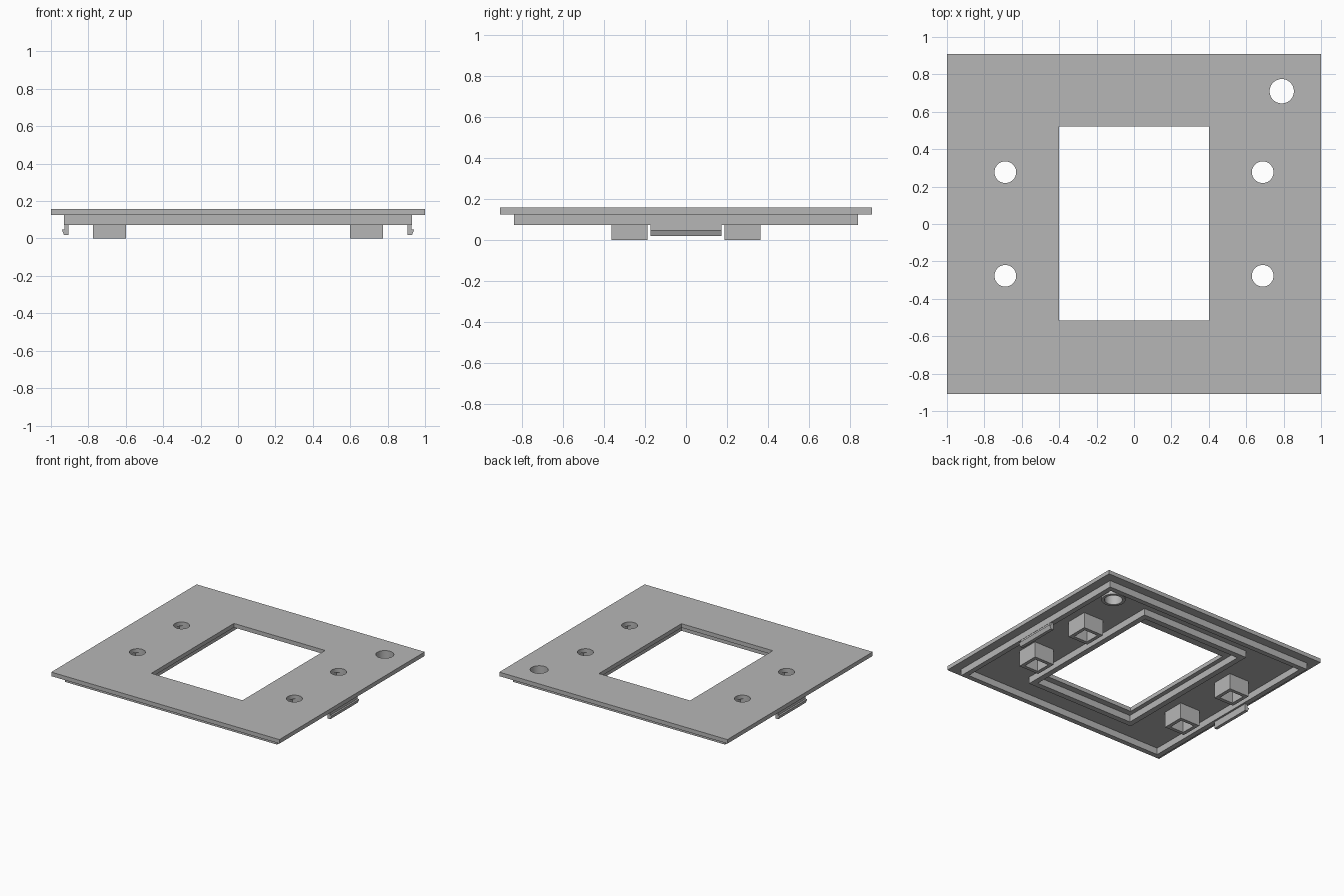
import bpy, bmesh, math

cube = bpy.data.objects.get("Cube")
if cube:
    bpy.data.objects.remove(cube, do_unlink=True)

grey = bpy.data.materials.new("plain grey")
grey.use_nodes = True
colour = (0.47, 0.47, 0.47, 1)
grey.diffuse_color = colour
grey.node_tree.nodes["Principled BSDF"].inputs["Base Color"].default_value = colour

PLATE_TOP, PLATE_BOTTOM, RIM_BOTTOM = 0.157, 0.125, 0.072


def make_object(name, bm):
    bmesh.ops.recalc_face_normals(bm, faces=bm.faces)
    mesh = bpy.data.meshes.new(name)
    bm.to_mesh(mesh)
    bm.free()
    mesh.materials.append(grey)
    obj = bpy.data.objects.new(name, mesh)
    bpy.context.collection.objects.link(obj)
    return obj


def rectangle(x0, x1, y0, y1):
    return [(x0, y0), (x1, y0), (x1, y1), (x0, y1)]


def circle(cx, cy, radius, sides=48):
    steps = [2 * math.pi * i / sides for i in range(sides)]
    return [(cx + radius * math.cos(a), cy + radius * math.sin(a)) for a in steps]


def ring(name, outer, inner, z0, z1):
    """Tube between two outlines with the same number of points."""
    bm = bmesh.new()
    loops = [[bm.verts.new((x, y, z)) for x, y in outline]
             for outline, z in ((outer, z0), (outer, z1), (inner, z1), (inner, z0))]
    count = len(outer)
    for k in range(4):
        a, b = loops[k], loops[(k + 1) % 4]
        for i in range(count):
            j = (i + 1) % count
            bm.faces.new((a[i], a[j], b[j], b[i]))
    return make_object(name, bm)


def smooth(obj):
    bpy.ops.object.select_all(action="DESELECT")
    obj.select_set(True)
    bpy.context.view_layer.objects.active = obj
    bpy.ops.object.shade_smooth_by_angle(angle=math.radians(30))


# Top plate with its window
plate = ring("top_plate", rectangle(-1, 1, -0.91, 0.91),
             rectangle(-0.4, 0.4, -0.515, 0.52), PLATE_BOTTOM, PLATE_TOP)

# Round holes through the plate
posts = [(sx * 0.688, sy * 0.277) for sx in (-1, 1) for sy in (-1, 1)]
corner_hole = (0.79, 0.71)
bm = bmesh.new()
for (x, y), radius in [(p, 0.058) for p in posts] + [(corner_hole, 0.065)]:
    bottom = bm.faces.new([bm.verts.new((px, py, 0.1)) for px, py in circle(x, y, radius)])
    result = bmesh.ops.extrude_face_region(bm, geom=[bottom])
    moved = [v for v in result["geom"] if isinstance(v, bmesh.types.BMVert)]
    bmesh.ops.translate(bm, verts=moved, vec=(0, 0, 0.1))
cutter = make_object("hole_cutter", bm)
cutter.hide_render = True
cut = plate.modifiers.new("holes", "BOOLEAN")
cut.operation = "DIFFERENCE"
cut.solver = "EXACT"
cut.object = cutter
bpy.context.view_layer.objects.active = plate
bpy.ops.object.modifier_apply(modifier=cut.name)
bpy.data.objects.remove(cutter, do_unlink=True)
smooth(plate)

# Rims under the plate
ring("outer_rim", rectangle(-0.93, 0.93, -0.84, 0.84),
     rectangle(-0.89, 0.89, -0.80, 0.80), RIM_BOTTOM, PLATE_BOTTOM)
ring("window_rim", rectangle(-0.48, 0.48, -0.61, 0.69),
     rectangle(-0.435, 0.435, -0.565, 0.645), RIM_BOTTOM, PLATE_BOTTOM)

# Collar around the corner hole
smooth(ring("corner_collar", circle(*corner_hole, 0.087), circle(*corner_hole, 0.065),
            RIM_BOTTOM, PLATE_BOTTOM))


# Hollow square posts
def square(x, y, half):
    return rectangle(x - half, x + half, y - half, y + half)


for number, (x, y) in enumerate(posts, 1):
    ring(f"square_post_{number}", square(x, y, 0.088), square(x, y, 0.06), 0, PLATE_BOTTOM)

# Hooked clips on both sides
profile = [(0.905, 0.018), (0.93, 0.018), (0.942, 0.048), (0.928, 0.048),
           (0.928, PLATE_BOTTOM), (0.905, PLATE_BOTTOM)]
for side, sign in (("left", 1), ("right", -1)):
    bm = bmesh.new()
    face = bm.faces.new([bm.verts.new((sign * x, -0.173, z)) for x, z in profile])
    result = bmesh.ops.extrude_face_region(bm, geom=[face])
    moved = [v for v in result["geom"] if isinstance(v, bmesh.types.BMVert)]
    bmesh.ops.translate(bm, verts=moved, vec=(0, 0.346, 0))
    make_object(f"{side}_clip", bm)
